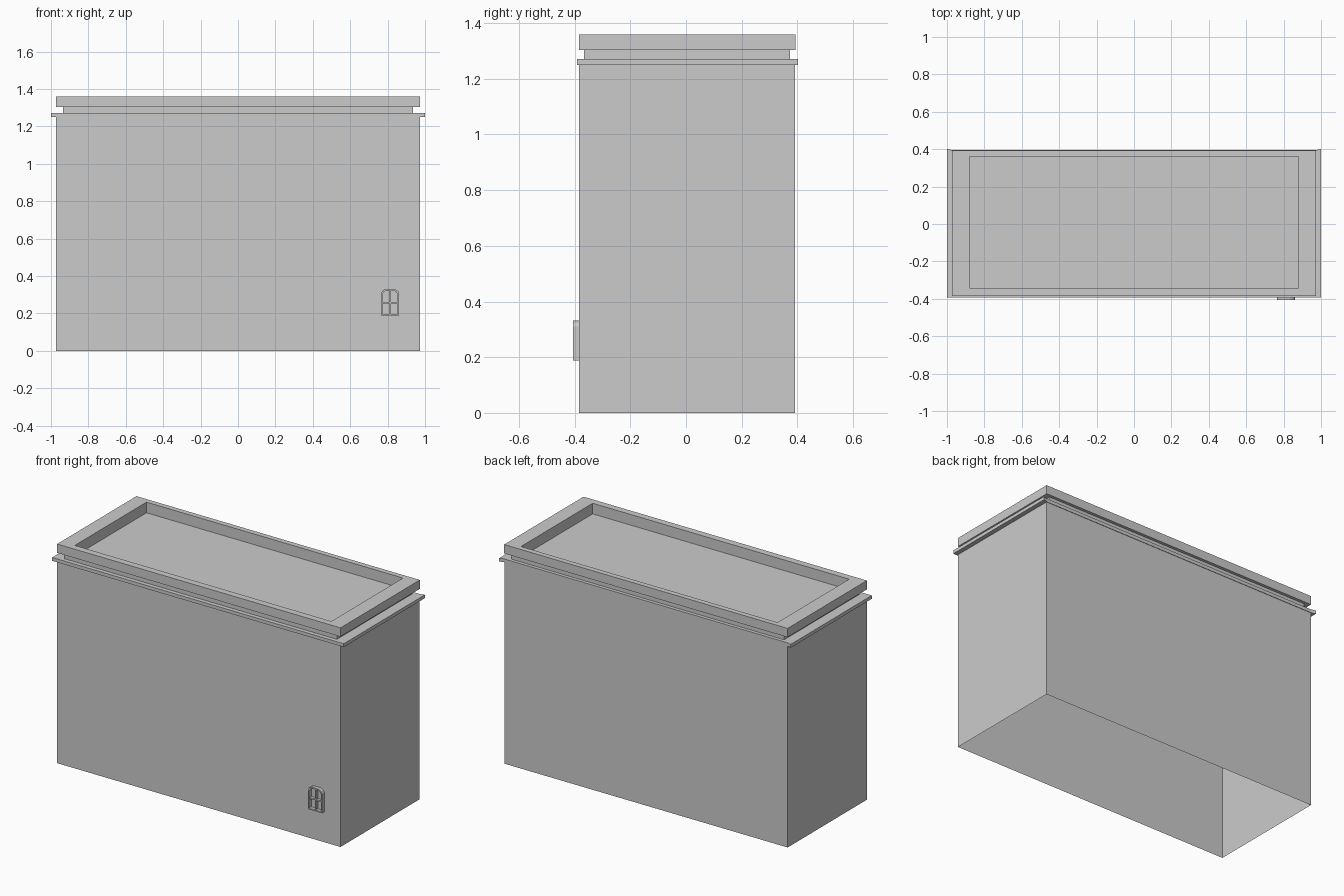
import bpy, bmesh

if "Cube" in bpy.data.objects:
    bpy.data.objects.remove(bpy.data.objects["Cube"])


def finish(bm, name):
    bmesh.ops.recalc_face_normals(bm, faces=bm.faces)
    mesh = bpy.data.meshes.new(name)
    bm.to_mesh(mesh)
    bm.free()
    obj = bpy.data.objects.new(name, mesh)
    bpy.context.collection.objects.link(obj)
    return obj


def bridge(bm, a, b):
    n = len(a)
    for i in range(n):
        j = (i + 1) % n
        bm.faces.new((a[i], a[j], b[j], b[i]))


# Building shell: open underneath, one skin of stacked outlines
# half width, front y, back y at the corners, back y along the wall, z
outlines = [
    (0.972, -0.384, 0.392, 0.392, 0.0),
    (0.972, -0.384, 0.392, 0.392, 1.25),
    (1.0, -0.392, 0.402, 0.395, 1.25),    # ledge, nearly flush at the back
    (1.0, -0.392, 0.402, 0.395, 1.271),
    (0.935, -0.366, 0.374, 0.374, 1.271),  # neck
    (0.935, -0.366, 0.374, 0.374, 1.304),
    (0.972, -0.384, 0.393, 0.393, 1.304),  # parapet
    (0.972, -0.384, 0.393, 0.393, 1.359),
    (0.88, -0.342, 0.36, 0.36, 1.359),
    (0.88, -0.342, 0.36, 0.36, 1.293),     # roof level
]
bm = bmesh.new()
rings = []
for w, front, corner, back, z in outlines:
    b = w - 0.028
    pts = [(-w, front), (w, front), (w, corner), (b, back), (-b, back), (-w, corner)]
    rings.append([bm.verts.new((x, y, z)) for x, y in pts])
for lower, upper in zip(rings, rings[1:]):
    bridge(bm, lower, upper)
bm.faces.new(rings[-1])
finish(bm, "building_shell")

# Arched window frame near the lower right of the front wall
CX, WALL, FACE = 0.813, -0.384, -0.406


def arch(inset):
    half, bottom, top = 0.048 - inset, 0.188 + inset, 0.331 - inset
    right = [(half, bottom), (half, top - 0.021),
             (half * 0.85, top - 0.009), (half * 0.5, top)]
    return right + [(-x, z) for x, z in reversed(right)]


bm = bmesh.new()
loops = [[bm.verts.new((CX + x, y, z)) for x, z in arch(inset)]
         for inset, y in ((0, WALL), (0, FACE), (0.008, FACE), (0.008, WALL))]
for a, b in zip(loops, loops[1:]):
    bridge(bm, a, b)
finish(bm, "window_frame")


# Window glazing bars
def bar(name, x0, x1, z0, z1):
    bm = bmesh.new()
    bmesh.ops.create_cube(bm, size=1)
    bmesh.ops.scale(bm, vec=(x1 - x0, 0.018, z1 - z0), verts=bm.verts)
    bmesh.ops.translate(bm, vec=((x0 + x1) / 2, WALL - 0.009, (z0 + z1) / 2), verts=bm.verts)
    finish(bm, name)


bar("window_bar_vertical", CX - 0.004, CX + 0.004, 0.194, 0.325)
bar("window_bar_left", CX - 0.042, CX - 0.004, 0.253, 0.261)
bar("window_bar_right", CX + 0.004, CX + 0.042, 0.253, 0.261)
